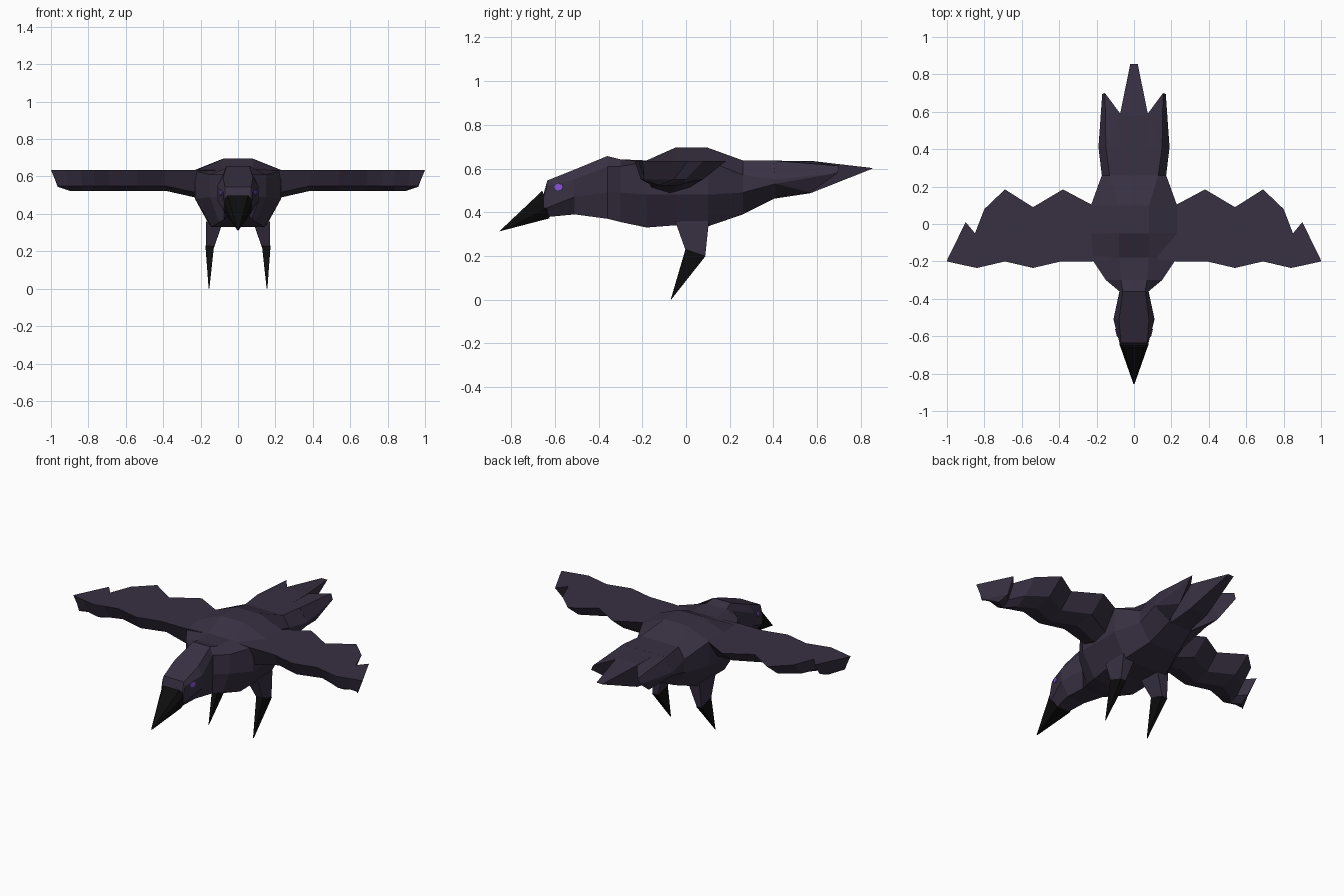
import bpy, bmesh, math
from mathutils import Vector, Matrix

if "Cube" in bpy.data.objects:
    bpy.data.objects.remove(bpy.data.objects["Cube"])


def material(name, rgb):
    m = bpy.data.materials.new(name)
    m.diffuse_color = (*rgb, 1)
    m.use_nodes = True
    m.node_tree.nodes["Principled BSDF"].inputs["Base Color"].default_value = m.diffuse_color
    return m


PLUMAGE = material("dark plum feathers", (0.040, 0.030, 0.055))
BLACK = material("black horn", (0.004, 0.004, 0.004))
VIOLET = material("violet eye", (0.24, 0.09, 0.68))


def finish(name, bm, mat, mirror=False):
    bmesh.ops.recalc_face_normals(bm, faces=bm.faces)
    me = bpy.data.meshes.new(name)
    bm.to_mesh(me)
    bm.free()
    me.materials.append(mat)
    ob = bpy.data.objects.new(name, me)
    bpy.context.collection.objects.link(ob)
    if mirror:
        ob.modifiers.new("mirror", "MIRROR")
    return ob


def loft(name, rings, mat, mirror=False):
    """Skin a list of equally long rings of points and cap both ends."""
    bm = bmesh.new()
    vs = [[bm.verts.new(p) for p in r] for r in rings]
    n = len(vs[0])
    for a, b in zip(vs, vs[1:]):
        for i in range(n):
            j = (i + 1) % n
            bm.faces.new((a[i], a[j], b[j], b[i]))
    bm.faces.new(vs[0])
    bm.faces.new(vs[-1])
    return finish(name, bm, mat, mirror)


def hull(name, pts, mat, mirror=False):
    bm = bmesh.new()
    for p in pts:
        bm.verts.new(p)
    res = bmesh.ops.convex_hull(bm, input=bm.verts)
    loose = [v for v in bm.verts if not v.link_faces]
    bmesh.ops.delete(bm, geom=loose, context="VERTS")
    return finish(name, bm, mat, mirror)


def section(y, wt, zt, wm, zu, zl, wb, zb):
    """Eight-sided body section: top, upper side, lower side, bottom."""
    half = [(wt, zt), (wm, zu), (wm, zl), (wb, zb)]
    return [(x, y, z) for x, z in half] + [(-x, y, z) for x, z in reversed(half)]


# Head, neck, trunk and rump in one loft
loft("body", [section(*s) for s in (
    (-0.65, .070, .490, .076, .47, .42, .040, .375),
    (-0.635, .070, .545, .078, .52, .42, .040, .378),
    (-0.51, .080, .595, .110, .55, .47, .060, .390),
    (-0.36, .060, .657, .078, .61, .49, .075, .370),
    (-0.30, .070, .642, .150, .61, .49, .100, .355),
    (-0.18, .080, .637, .230, .63, .48, .140, .330),
    (-0.05, .080, .695, .230, .635, .48, .150, .340),
    (0.10, .080, .695, .230, .635, .48, .150, .335),
    (0.26, .130, .637, .172, .57, .49, .100, .390),
    (0.41, .150, .636, .190, .55, .53, .080, .465))], PLUMAGE)

# Beak
hull("beak", [(s * x, y, z) for s in (1, -1) for x, y, z in (
    (.055, -.658, .498), (.077, -.645, .47), (.077, -.635, .42),
    (.045, -.625, .372), (.003, -.855, .312))], BLACK)

# Eyes: thin octagonal plates lying on the slanted cheek
n = Vector((1, -.256, 0)).normalized()
side = Vector((.256, 1, 0)).normalized()
centre = Vector((.0925, -.582, .515))
hull("eyes", [centre + n * d + side * (.021 * math.cos(k * math.pi / 4))
              + Vector((0, 0, .016 * math.sin(k * math.pi / 4)))
              for d in (-.003, .004) for k in range(8)], VIOLET, True)

# Wings: front x, front y, back x, back y; thick underside, flat top
stations = [(.12, -.19, .12, .10), (.23, -.20, .23, .105), (.39, -.20, .38, .185),
            (.54, -.235, .54, .09), (.69, -.20, .69, .185), (.77, -.219, .80, .08),
            (.84, -.235, .85, -.05), (.92, -.218, .90, .01), (1.0, -.20, .998, -.19)]
rings = []
for i, (fx, fy, bx, by) in enumerate(stations):
    tip = i == len(stations) - 1
    ins = .035 if tip else .02 * max(0, fx - .8) / .2
    drop = .035 if i < 2 else 0
    chord = by - fy
    mx = (fx + bx) / 2 - ins
    rings.append([
        (fx, fy, .635), (fx - ins, fy + .1 * chord + .01, .55 - drop),
        (mx, fy + .42 * chord, (.545 if tip else .523) - drop),
        (bx - ins, by - .28 * chord, .55 - drop), (bx, by, .635)])
loft("wings", rings, PLUMAGE, True)

# Tail: long centre feather and two outer feathers
hull("tail_centre_feather", [(s * x, y, z) for s in (1, -1) for x, y, z in (
    (.076, .39, .636), (.076, .58, .634), (.02, .855, .602), (.02, .85, .598),
    (.07, .39, .46), (.06, .57, .487))], PLUMAGE)
hull("tail_outer_feathers", [
    (.06, .40, .636), (.15, .40, .636), (.19, .41, .55), (.19, .41, .53),
    (.08, .40, .466), (.07, .585, .632), (.14, .57, .49),
    (.155, .70, .612), (.17, .695, .58)], PLUMAGE, True)

# Legs: feathered thighs and curved black claws
hull("thighs", [
    (.08, -.05, .36), (.17, -.05, .36), (.08, .105, .36), (.165, .105, .36),
    (.13, .0, .22), (.172, .0, .22), (.135, .088, .20), (.17, .088, .20)], PLUMAGE, True)
hull("claws", [
    (.128, -.002, .232), (.174, -.002, .232), (.135, .01, .19), (.17, .01, .19),
    (.133, .09, .20), (.172, .09, .20), (.153, -.07, 0), (.157, -.068, 0)], BLACK, True)
